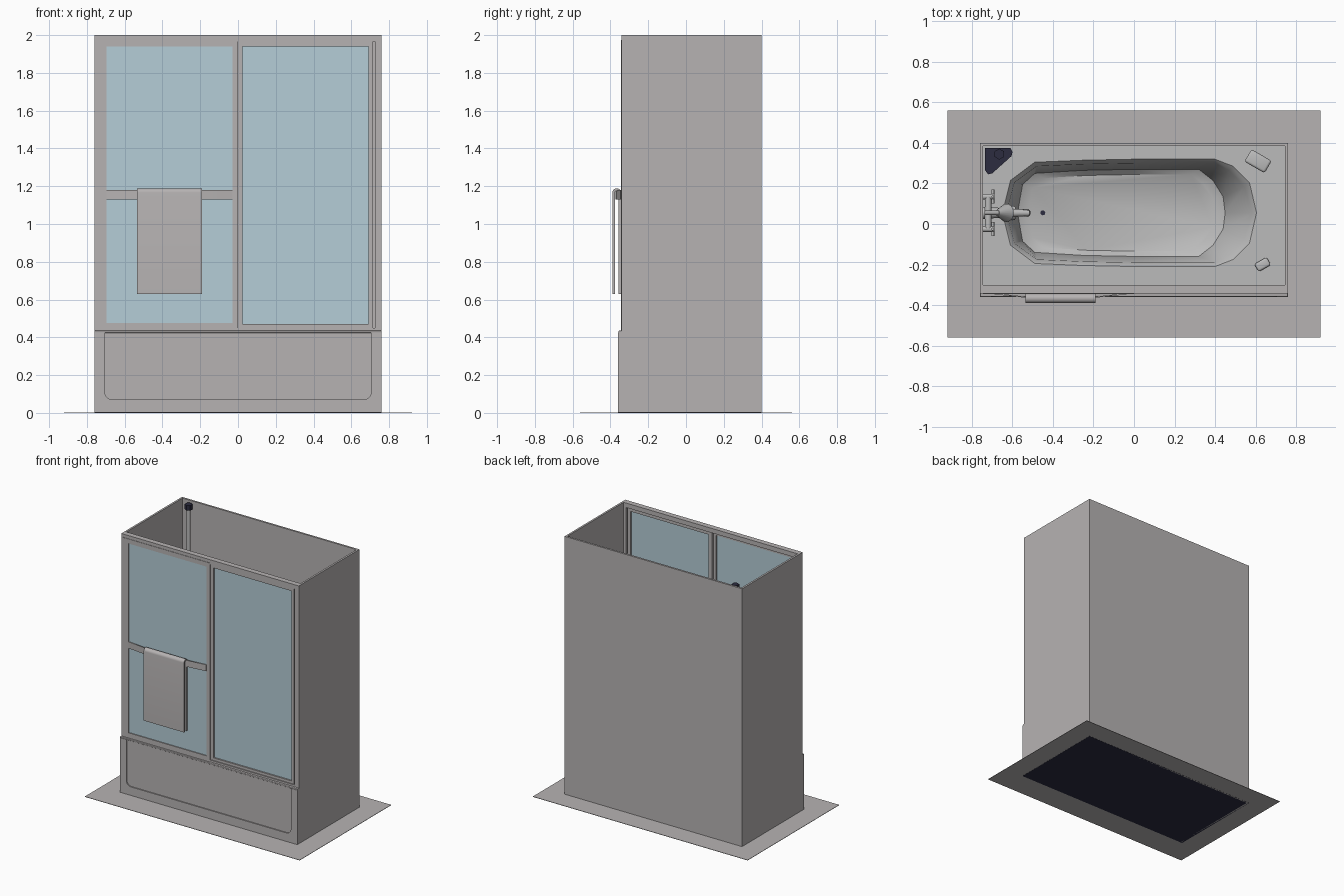
import bpy, bmesh, math
from mathutils import Vector

if "Cube" in bpy.data.objects:
    bpy.data.objects.remove(bpy.data.objects["Cube"])


def mat(name, r, g, b):
    m = bpy.data.materials.new(name)
    m.diffuse_color = (r, g, b, 1)
    m.use_nodes = True
    m.node_tree.nodes["Principled BSDF"].inputs["Base Color"].default_value = m.diffuse_color
    return m


GREY = mat("warm_grey", 0.47, 0.45, 0.45)
CHROME = mat("light_chrome", 0.50, 0.50, 0.50)
GLASS = mat("blue_glass", 0.46, 0.61, 0.68)
DARK = mat("dark_navy", 0.025, 0.025, 0.05)


def finish(name, bm, m, smooth=False):
    bmesh.ops.recalc_face_normals(bm, faces=bm.faces)
    me = bpy.data.meshes.new(name)
    bm.to_mesh(me)
    bm.free()
    me.materials.append(m)
    ob = bpy.data.objects.new(name, me)
    bpy.context.collection.objects.link(ob)
    if smooth:
        bpy.ops.object.select_all(action='DESELECT')
        ob.select_set(True)
        bpy.context.view_layer.objects.active = ob
        bpy.ops.object.shade_smooth_by_angle(angle=math.radians(35))
    return ob


def box(name, x, y, z, m=GREY, bevel=0.0, turn=0.0):
    bm = bmesh.new()
    bmesh.ops.create_cube(bm, size=1)
    for v in bm.verts:
        v.co = Vector((v.co.x * (x[1] - x[0]), v.co.y * (y[1] - y[0]), v.co.z * (z[1] - z[0])))
    if bevel:
        bmesh.ops.bevel(bm, geom=bm.edges[:], offset=bevel, segments=3, affect='EDGES', profile=0.5)
    ob = finish(name, bm, m, bevel > 0)
    ob.location = [(a[0] + a[1]) / 2 for a in (x, y, z)]
    ob.rotation_euler.z = turn
    return ob


def prism(name, pts, shift, m=GREY, smooth=False):
    bm = bmesh.new()
    f = bm.faces.new([bm.verts.new(p) for p in pts])
    r = bmesh.ops.extrude_face_region(bm, geom=[f])
    for v in r["geom"]:
        if isinstance(v, bmesh.types.BMVert):
            v.co += Vector(shift)
    return finish(name, bm, m, smooth)


def rod(name, a, b, r1, r2=None, m=CHROME, n=20):
    a, b = Vector(a), Vector(b)
    bm = bmesh.new()
    bmesh.ops.create_cone(bm, cap_ends=True, segments=n, radius1=r1,
                          radius2=r1 if r2 is None else r2, depth=(b - a).length)
    ob = finish(name, bm, m, n > 8)
    ob.location = (a + b) / 2
    ob.rotation_euler = (b - a).to_track_quat('Z', 'Y').to_euler()
    return ob


def frame(name, x, z, y, sides):
    """Rectangular door frame; sides = widths left, right, bottom, top."""
    l, r, b, t = sides
    box(name + "_left", (x[0], x[0] + l), y, z)
    box(name + "_right", (x[1] - r, x[1]), y, z)
    box(name + "_bottom", (x[0] + l, x[1] - r), y, (z[0], z[0] + b))
    box(name + "_top", (x[0] + l, x[1] - r), y, (z[1] - t, z[1]))


# Floor and dark underside
box("floor_plate", (-0.92, 0.92), (-0.56, 0.56), (0.001, 0.004))
box("dark_underside", (-0.76, 0.76), (-0.36, 0.40), (0, 0.003), DARK)

# Enclosure walls
for s, n in ((-1, "left"), (1, "right")):
    box(n + "_wall", sorted((s * 0.76, s * 0.745)), (-0.30, 0.40), (0, 2))
    box(n + "_lower_wall", sorted((s * 0.76, s * 0.745)), (-0.35, -0.30), (0, 0.43))
box("back_wall", (-0.745, 0.745), (0.385, 0.40), (0, 2))

# Apron with recessed, round-cornered panel
box("apron_panel", (-0.745, 0.745), (-0.352, -0.335), (0, 0.43))
u = [(-0.76, 0.425), (-0.76, 0), (0.76, 0), (0.76, 0.425)]
for s in (1, -1):
    arc = [(s * (0.665 + 0.04 * math.sin(t)), 0.11 - 0.04 * math.cos(t))
           for t in [math.pi / 2 * i / 6 for i in range(7)]]
    u += [(s * 0.705, 0.425)] + arc[::-1] if s > 0 else arc + [(s * 0.705, 0.425)]
prism("apron_border", [(x, -0.36, z) for x, z in u], (0, 0.012, 0))
box("apron_rim", (-0.76, 0.76), (-0.358, -0.30), (0.423, 0.435), GREY, 0.004)

# Tub: half outlines (x, half width) mirrored about the tub axis, lofted downward
AXIS = 0.055
rim = [(-0.65, 0), (-0.61, .16), (-0.49, .25), (-.25, .26), (0, .265), (.4, .265), (.49, .23), (.57, .15), (.605, 0)]
lip = [(-0.63, 0), (-0.59, .15), (-0.48, .23), (-.25, .24), (0, .245), (.4, .245), (.47, .21), (.545, .13), (.585, 0)]
low = [(-0.575, 0), (-0.55, .14), (-0.49, .195), (-.25, .21), (0, .215), (.32, .215), (.39, .16), (.44, .08), (.45, 0)]
bm = bmesh.new()


def ring(half, z):
    pts = half + [(x, -d) for x, d in half[-2:0:-1]]
    return [bm.verts.new((x, AXIS + d, z)) for x, d in pts]


rings = [ring(rim, 0.43), ring(lip, 0.405), ring(low, 0.11),
         ring([(-.06 + (x + .06) * .9, d * .88) for x, d in low], 0.085)]
n = len(rings[0])
for a, b in zip(rings, rings[1:]):
    for i in range(n):
        bm.faces.new((a[i], a[(i + 1) % n], b[(i + 1) % n], b[i]))
bm.faces.new(rings[-1])
# Deck around the opening
corner = [bm.verts.new((x, y, 0.43)) for x, y in ((-.745, -.34), (.745, -.34), (.745, .385), (-.745, .385))]
edges = [bm.edges.new((corner[i], corner[(i + 1) % 4])) for i in range(4)]
edges += [bm.edges.get((rings[0][i], rings[0][(i + 1) % n])) for i in range(n)]
bmesh.ops.triangle_fill(bm, edges=edges, use_beauty=True)
finish("bathtub", bm, CHROME, True)
rod("drain", (-0.45, AXIS, 0.084), (-0.45, AXIS, 0.09), 0.012, m=DARK)
rod("overflow_plate", (-0.615, AXIS, 0.31), (-0.59, AXIS, 0.305), 0.035)

# Door surround and two sliding doors
frame("door_surround", (-0.76, 0.76), (0.43, 2.0), (-0.342, -0.30), (0.025, 0.035, 0.02, 0.035))
frame("left_door", (-0.745, 0.0), (0.435, 1.975), (-0.345, -0.327), (0.05, 0.03, 0.04, 0.035))
box("left_glass", (-0.70, -0.025), (-0.338, -0.334), (0.47, 1.945), GLASS)
frame("right_door", (-0.005, 0.715), (0.44, 1.965), (-0.335, -0.308), (0.03, 0.023, 0.03, 0.025))
box("right_glass", (0.02, 0.697), (-0.324, -0.320), (0.465, 1.945), GLASS)

# Bowed towel bar
N = 16
outer, inner = [], []
for i in range(N + 1):
    t = i / N
    x, y = -0.695 + 0.665 * t, -0.340 - 0.026 * math.sin(math.pi * t)
    outer.append((x, y - 0.006, 1.13))
    inner.append((x, y, 1.13))
prism("towel_bar", outer + inner[::-1], (0, 0, 0.05), GREY, True)

# Folded towel draped over the bar: an upside-down U section
cy, cz = -0.367, 1.166


def arch(r):
    return [(cy - r * math.cos(math.pi * i / 10), cz + r * math.sin(math.pi * i / 10)) for i in range(11)]


sec = [(cy - 0.023, 0.63)] + arch(0.023) + [(cy + 0.023, 0.63), (cy + 0.009, 0.63)]
sec += arch(0.009)[::-1] + [(cy - 0.009, 0.63)]
prism("towel", [(-0.535, y, z) for y, z in sec], (0.345, 0, 0), GREY, True)

# Corner caddy: pole, hexagonal cap and dark three-cornered trays
PX, PY = -0.665, 0.345
rod("caddy_pole", (PX, PY, 0.43), (PX, PY, 1.96), 0.014)
rod("caddy_cap", (PX, PY, 1.95), (PX, PY, 1.99), 0.027, m=DARK, n=6)
tri = [(-.735, .375), (-.735, .265), (-.72, .245), (-.70, .25), (-.605, .335), (-.60, .355), (-.61, .375)]
for i, z in enumerate((0.75, 1.1, 1.45)):
    prism("caddy_tray_%d" % (i + 1), [(x, y, z) for x, y in tri], (0, 0, 0.03), DARK)

# Tub spout, mixer and cross handles on the left wall
rod("spout_body", (-0.745, AXIS, 0.60), (-0.56, AXIS, 0.585), 0.03, 0.018)
rod("spout_nozzle", (-0.535, AXIS, 0.595), (-0.53, AXIS, 0.55), 0.02)
rod("spout_neck", (-0.57, AXIS, 0.586), (-0.52, AXIS, 0.583), 0.018)
rod("mixer_bar", (-0.72, AXIS - 0.08, 0.75), (-0.72, AXIS + 0.08, 0.75), 0.016)
for s, side in ((-1, "right"), (1, "left")):
    y = AXIS + s * 0.08
    rod(side + "_valve_stem", (-0.745, y, 0.75), (-0.69, y, 0.75), 0.014)
    rod(side + "_handle_across", (-0.697, y - 0.035, 0.75), (-0.697, y + 0.035, 0.75), 0.007)
    rod(side + "_handle_upright", (-0.697, y, 0.715), (-0.697, y, 0.785), 0.007)

# Shower arm and head
rod("shower_flange", (-0.745, AXIS, 1.74), (-0.735, AXIS, 1.74), 0.03)
rod("shower_arm", (-0.74, AXIS, 1.74), (-0.67, AXIS, 1.71), 0.011)
rod("shower_head", (-0.675, AXIS, 1.712), (-0.63, AXIS, 1.65), 0.014, 0.045)

# Soap bars on the deck
box("large_soap", (0.555, 0.67), (0.275, 0.345), (0.43, 0.475), CHROME, 0.012, math.radians(-30))
box("small_soap", (0.60, 0.67), (-0.222, -0.178), (0.43, 0.465), CHROME, 0.010, math.radians(30))
